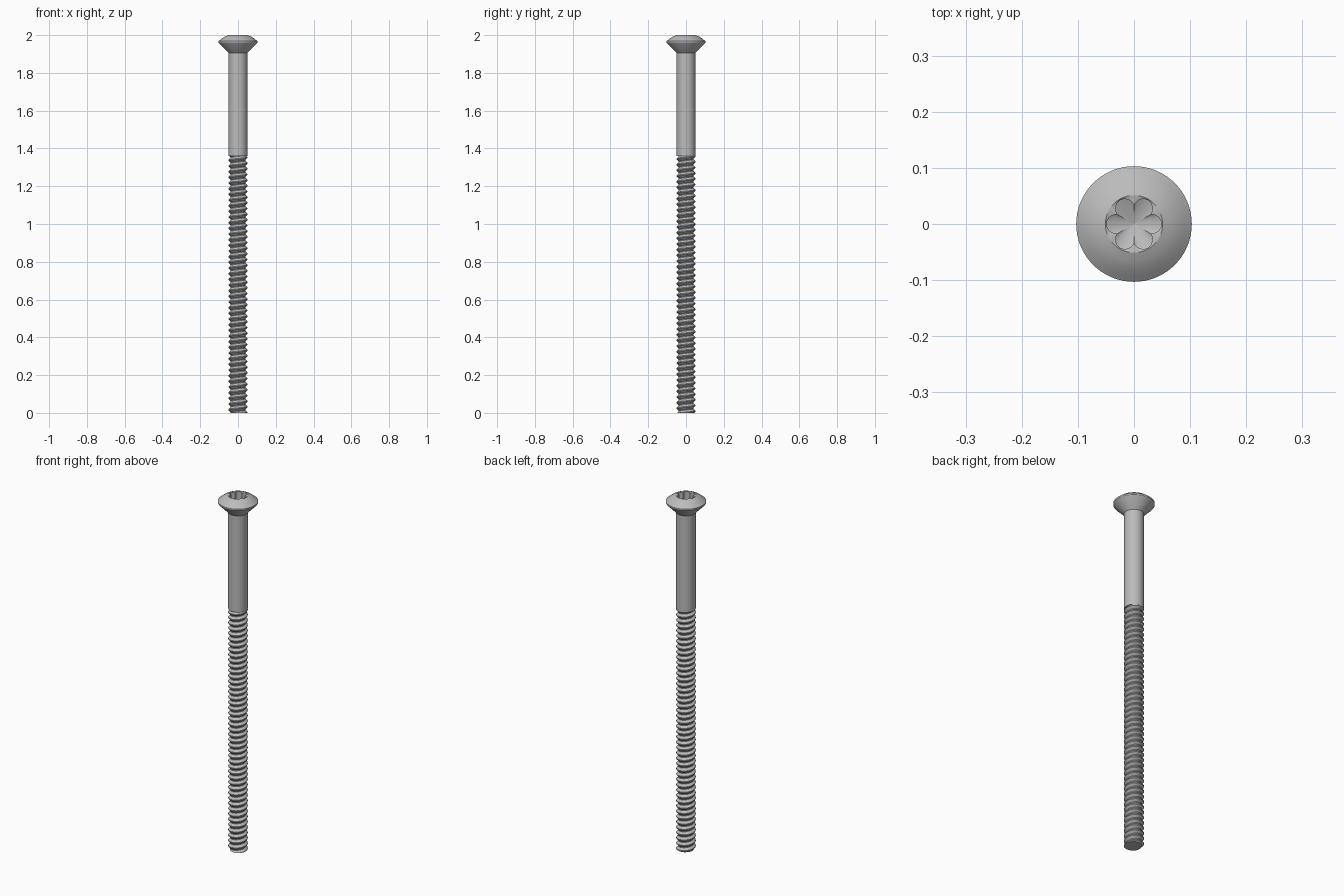
import bpy
import bmesh
from math import sin, cos, tau

cube = bpy.data.objects.get("Cube")
if cube:
    bpy.data.objects.remove(cube)

# One plain steel colour
steel = bpy.data.materials.new("steel grey")
steel.use_nodes = True
colour = (0.5, 0.5, 0.5, 1)
steel.diffuse_color = colour
steel.node_tree.nodes["Principled BSDF"].inputs["Base Color"].default_value = colour

THREAD_TOP = 1.36
SHANK_R = 0.05
SIDES = 72


def finish(bm, name, angle=0.5):
    mesh = bpy.data.meshes.new(name)
    bmesh.ops.recalc_face_normals(bm, faces=bm.faces)
    bm.to_mesh(mesh)
    bm.free()
    mesh.materials.append(steel)
    obj = bpy.data.objects.new(name, mesh)
    bpy.context.collection.objects.link(obj)
    bpy.ops.object.select_all(action="DESELECT")
    obj.select_set(True)
    bpy.context.view_layer.objects.active = obj
    bpy.ops.object.shade_smooth_by_angle(angle=angle)
    return obj


def ring(bm, radius, z):
    """Closed ring; radius is a number or a function of the angle."""
    verts = []
    for i in range(SIDES):
        a = tau * i / SIDES
        r = radius(a) if callable(radius) else radius
        verts.append(bm.verts.new((r * cos(a), r * sin(a), z)))
    return verts


def bridge(bm, lower, upper):
    for i in range(len(lower)):
        j = (i + 1) % len(lower)
        bm.faces.new((lower[i], lower[j], upper[j], upper[i]))


def star(a):
    """Six-lobed driver recess with wide tips and rounded inward bumps."""
    return 0.034 + 0.015 * abs(cos(3 * a)) ** 0.8


# Raised countersunk head with the recess, running into the plain shank
bm = bmesh.new()
profile = [
    (SHANK_R, THREAD_TOP), (SHANK_R, 1.905), (0.101, 1.957), (0.103, 1.96),
    (0.103, 1.968), (0.092, 1.977), (0.08, 1.986), (0.066, 1.994),
    (0.051, 2.0), (star, 1.998), (star, 1.95),
]
rings = [ring(bm, r, z) for r, z in profile]
for lower, upper in zip(rings, rings[1:]):
    bridge(bm, lower, upper)
tip = bm.verts.new((0, 0, 1.932))
for i in range(SIDES):
    bm.faces.new((rings[-1][i], rings[-1][(i + 1) % SIDES], tip))
bm.faces.new(rings[0])
finish(bm, "head_and_shank")

# Helical thread: a ridge profile swept upward, then trimmed flat at both ends
bm = bmesh.new()
PITCH, STEPS, ROOT = 0.03, 32, 0.039
ridge = [(ROOT, 0), (ROOT, 0.12), (SHANK_R, 0.48), (SHANK_R, 0.64), (ROOT, 1)]
turns = int(THREAD_TOP / PITCH) + 3
previous = None
for i in range(turns * STEPS + 1):
    a = tau * i / STEPS
    base = PITCH * (i / STEPS - 1.5)
    section = [bm.verts.new((r * cos(a), r * sin(a), base + PITCH * t)) for r, t in ridge]
    if previous:
        for k in range(len(ridge) - 1):
            bm.faces.new((previous[k], section[k], section[k + 1], previous[k + 1]))
    previous = section
bmesh.ops.remove_doubles(bm, verts=bm.verts, dist=0.0001)
for height, side in ((0, -1), (THREAD_TOP, 1)):
    bmesh.ops.bisect_plane(
        bm, geom=bm.verts[:] + bm.edges[:] + bm.faces[:], dist=1e-6,
        plane_co=(0, 0, height), plane_no=(0, 0, side), clear_outer=True)
    rim = [e for e in bm.edges if e.is_boundary and all(abs(v.co.z - height) < 1e-4 for v in e.verts)]
    bmesh.ops.holes_fill(bm, edges=rim, sides=0)
finish(bm, "thread")
